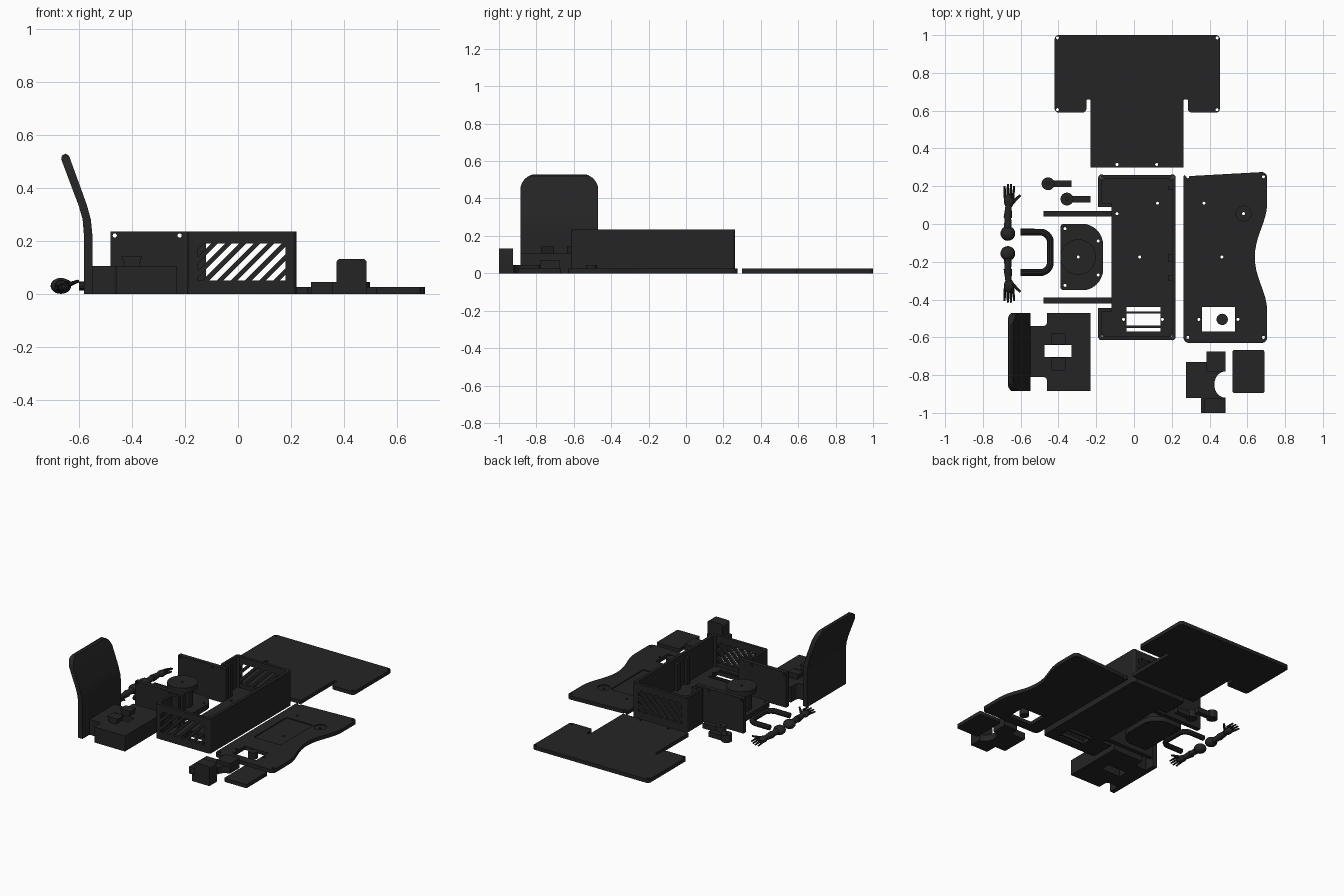
import bpy, bmesh, math
from mathutils import Vector, Matrix

if "Cube" in bpy.data.objects:
    bpy.data.objects.remove(bpy.data.objects["Cube"])

black = bpy.data.materials.new("matte_black")
black.diffuse_color = (0.018, 0.018, 0.018, 1)
black.use_nodes = True
black.node_tree.nodes["Principled BSDF"].inputs["Base Color"].default_value = black.diffuse_color


def finish(name, bm):
    bmesh.ops.recalc_face_normals(bm, faces=bm.faces)
    me = bpy.data.meshes.new(name)
    bm.to_mesh(me)
    bm.free()
    me.materials.append(black)
    ob = bpy.data.objects.new(name, me)
    bpy.context.collection.objects.link(ob)
    return ob


def prism(name, pts, lo, hi, axis='z'):
    """Extrude a 2D outline along an axis."""
    put = {'z': lambda a, b, h: (a, b, h), 'y': lambda a, b, h: (a, h, b),
           'x': lambda a, b, h: (h, a, b)}[axis]
    bm = bmesh.new()
    low = [bm.verts.new(put(*p[:2], lo)) for p in pts]
    top = [bm.verts.new(put(*p[:2], hi)) for p in pts]
    bm.faces.new(low)
    bm.faces.new(top)
    n = len(pts)
    for i in range(n):
        j = (i + 1) % n
        bm.faces.new((low[i], low[j], top[j], top[i]))
    return finish(name, bm)


def rect(x0, x1, y0, y1):
    return [(x0, y0), (x1, y0), (x1, y1), (x0, y1)]


def circle(x, y, r, n=28):
    return [(x + r * math.cos(2 * math.pi * i / n), y + r * math.sin(2 * math.pi * i / n)) for i in range(n)]


def fillet(pts, r, closed=True, steps=6):
    """Round the corners of an outline."""
    out = []
    for i, p in enumerate(pts):
        if not closed and i in (0, len(pts) - 1):
            out.append(p)
            continue
        rad = p[2] if len(p) > 2 else r
        c = Vector(p[:2])
        a = Vector(pts[i - 1][:2]) - c
        b = Vector(pts[(i + 1) % len(pts)][:2]) - c
        if rad <= 0:
            out.append(tuple(c))
            continue
        a, b = c + a.normalized() * rad, c + b.normalized() * rad
        for k in range(steps + 1):
            t = k / steps
            out.append(tuple(a * (1 - t) ** 2 + c * (1.2 * t * (1 - t) * 1.0) + (a + b) * (0.4 * t * (1 - t)) + b * t * t))
    return out


def box(name, x0, x1, y0, y1, z0, z1):
    return prism(name, rect(x0, x1, y0, y1), z0, z1)


def cut(ob, cutters, op='DIFFERENCE'):
    bpy.context.view_layer.objects.active = ob
    for c in cutters:
        c.hide_render = True
        m = ob.modifiers.new("cut", 'BOOLEAN')
        m.operation, m.solver, m.object = op, 'EXACT', c
        bpy.ops.object.modifier_apply(modifier=m.name)
        bpy.data.objects.remove(c)
    return ob


def holes(ob, spots, r=0.008, axis='z', lo=-1, hi=1):
    return cut(ob, [prism("cutter", circle(x, y, r, 14), lo, hi, axis) for x, y in spots])


def rod(name, a, b, r0, r1, n=14):
    a, b = Vector(a), Vector(b)
    bm = bmesh.new()
    mat = Matrix.Translation((a + b) / 2) @ (b - a).to_track_quat('Z', 'Y').to_matrix().to_4x4()
    bmesh.ops.create_cone(bm, cap_ends=True, segments=n, radius1=r0, radius2=r1, depth=(b - a).length, matrix=mat)
    return finish(name, bm)


def ball(name, c, size):
    bm = bmesh.new()
    bmesh.ops.create_uvsphere(bm, u_segments=20, v_segments=12, radius=1,
                              matrix=Matrix.Translation(c) @ Matrix.Diagonal((*size, 1)))
    return finish(name, bm)


# T-shaped cover plate
tee = [(-.42, 1), (.455, 1), (.455, .59), (.285, .59), (.285, .66, .006), (.262, .66, .006), (.262, .30, 0),
       (-.23, .30, 0), (-.23, .66, .006), (-.252, .66, .006), (-.252, .59), (-.42, .59)]
holes(prism("cover_plate", fillet(tee, .018), 0, .025),
      [(-.405, .985), (.44, .985), (-.405, .605), (.44, .605), (-.09, .315), (.12, .315)])

# Open case: floor with slots and screw holes
H = .235
floor = [(-.19, -.615), (.22, -.615), (.22, .26), (-.19, .26), (-.19, .09, 0), (-.12, .09, 0),
         (-.12, -.445, 0), (-.19, -.445, 0)]
case = prism("case_floor", fillet(floor, .015), 0, .025)
cut(case, [box("cutter", -.04, .14, a, b, -1, 1) for a, b in ((-.568, -.55), (-.538, -.475), (-.463, -.44))])
corners = [(-.172, .245), (.203, .245), (-.172, -.598), (.203, -.598)]
holes(case, corners + [(-.09, .055), (.125, .11), (.03, -.175), (-.055, -.505), (.15, -.505)])

# Case walls
prism("case_right_wall", rect(.2, .22, -.60, .245), 0, H)
for y0, y1 in ((-.60, -.445), (.09, .245)):
    box("case_left_wall", -.19, -.172, y0, y1, 0, H)
for y0, y1 in ((-.465, -.445), (.09, .11)):
    box("case_inner_wall", -.19, -.12, y0, y1, 0, H)
for x, y in corners:
    post = prism("screw_post", circle(x, y, .0175), 0, H)
    holes(post, [(x, y)])
for y0, y1 in ((.18, .2), (-.2, -.16), (-.3, -.27)):
    box("wall_rib", .18, .205, y0, y1, 0, H - .03)


def clip(pts, side, c):
    """Keep the part of an outline where side*(x-z) <= side*c."""
    out = []
    f = [side * (p[0] - p[1] - c) for p in pts]
    for i in range(len(pts)):
        p, q, a, b = pts[i - 1], pts[i], f[i - 1], f[i]
        if a * b < 0:
            t = a / (a - b)
            out.append((p[0] + (q[0] - p[0]) * t, p[1] + (q[1] - p[1]) * t))
        if b <= 0:
            out.append(q)
    return out


# Front and back walls with diagonal vent bars
X0, X1, Z0, Z1 = -.15, .18, .05, .19
for side, y0, y1 in (("front", -.615, -.595), ("back", .24, .26)):
    for a, b, c, d in ((-.175, X0, 0, H), (X1, .205, 0, H), (X0, X1, 0, Z0), (X0, X1, Z1, H)):
        prism(side + "_vent_frame", rect(a, b, c, d), y0, y1, 'y')
    for i in range(10):
        c = -.345 + i * .0535
        bar = clip(clip(rect(X0, X1, Z0, Z1), -1, c), 1, c + .025)
        if len(bar) > 2:
            prism(side + "_vent_bar", bar, y0, y1, 'y')

# Upright side plates
for y in (.04, -.42):
    holes(prism("side_plate", rect(-.48, -.12, 0, H), y, y + .03, 'y'), [(-.465, .22), (-.22, .22)], axis='y')

# Contoured deck with concave edge, window and recesses
edge = [(.705, -.48)] + [(.64 + .065 * abs(math.cos(math.pi * (i / 16))) ** 2.2, -.46 + .57 * i / 16)
                         for i in range(17)] + [(.705, .13)]
deck = prism("deck_plate", fillet([(.262, .275), (.262, -.63), (.705, -.63)], .025)[:14] +
             fillet([(.262, -.63), (.705, -.63), (.705, -.48)], .025)[7:14] + edge +
             fillet([(.705, .13), (.705, .275), (.262, .275)], .025)[7:14], 0, .025)
cut(deck, [box("cutter", .36, .535, -.57, -.44, -1, 1), box("cutter", .33, .53, -.3, .05, .019, 1),
           prism("cutter", circle(.58, .055, .04), .017, 1)])
holes(deck, [(.285, .25), (.685, .25), (.285, -.6), (.685, -.6), (.37, .11), (.58, .055), (.465, -.175),
             (.343, -.505), (.55, -.505)])
prism("button", circle(.467, -.505, .03), 0, .045)

# Curved backrest and seat base
back = [(-.581, 0), (-.581, .22), (-.586, .28), (-.6, .33), (-.667, .508), (-.664, .522), (-.65, .529),
        (-.637, .52), (-.57, .335), (-.555, .28), (-.549, .22), (-.549, 0)]
cut(prism("backrest", back, -.885, -.47, 'y'),
    [prism("cutter", fillet([(-.885, -.2, 0), (-.47, -.2, 0), (-.47, .53), (-.885, .53)], .07), -1, 0, 'x')], 'INTERSECT')
base = [(-.23, -.47, 0), (-.46, -.47, 0), (-.46, -.54), (-.55, -.54, 0), (-.55, -.81, 0), (-.46, -.81),
        (-.46, -.885, 0), (-.23, -.885, 0)]
cut(prism("seat_base", fillet(base, .018), 0, .105), [box("cutter", -.475, -.33, -.705, -.64, -1, 1)])
for y0, y1 in ((-.775, -.707), (-.637, -.58)):
    prism("dovetail_block", [(-.425, .1), (-.375, .1), (-.362, .142), (-.44, .142)], y0, y1, 'y')

# Turntable pedestal
dee = [(-.39, 0, .015), (-.39, -.35, .015), (-.165, -.35, .09), (-.165, 0, .09)]
pad = prism("pedestal_base", fillet(dee, .02), 0, .035)
holes(pad, [(-.365, -.025), (-.365, -.325), (-.19, -.09), (-.19, -.27), (-.295, -.175)])
for name, r, z0, z1 in (("pedestal_column", .065, .02, .16), ("pedestal_disc", .094, .15, .185)):
    holes(prism(name, circle(-.295, -.175, r, 40), z0, z1), [(-.295, -.175)])

# Bent tube handle
cu = bpy.data.curves.new("tube_handle", 'CURVE')
cu.dimensions, cu.bevel_depth, cu.bevel_resolution, cu.use_fill_caps = '3D', .018, 3, True
path = fillet([(-.6, -.043), (-.443, -.043), (-.443, -.257), (-.6, -.257)], .045, closed=False)
sp = cu.splines.new('POLY')
sp.points.add(len(path) - 1)
for pt, p in zip(sp.points, path):
    pt.co = (*p[:2], .03, 1)
handle = bpy.data.objects.new("tube_handle", cu)
bpy.context.collection.objects.link(handle)
handle.select_set(True)
bpy.context.view_layer.objects.active = handle
bpy.ops.object.convert(target='MESH')
handle.data.materials.clear()
handle.data.materials.append(black)

# Lever pegs
for x, y in ((-.455, .213), (-.355, .132)):
    holes(prism("peg_head", circle(x, y, .034), 0, .05), [(x, y)], lo=.03)
    box("peg_bar", x + .02, x + .125, y - .017, y + .017, 0, .035)

# Mirrored arms with hands
for s in (1, -1):
    def at(x, y, z):
        return (x, -.103 + s * y, z)
    ball("shoulder_ball", at(-.668, .053, .03), (.039, .039, .03))
    rod("upper_arm", at(-.668, .07, .03), at(-.668, .14, .03), .021, .018)
    rod("forearm", at(-.668, .135, .03), at(-.664, .205, .03), .023, .016)
    ball("palm", at(-.662, .225, .03), (.027, .038, .02))
    for i in range(4):
        x = -.683 + .014 * i
        rod("finger", at(x, .24, .03 + .005 * i), at(x - .002 + .003 * i, .318 - .009 * abs(i - 1.5), .022 + .006 * i), .0075, .005, 8)
    rod("thumb", at(-.645, .215, .032), at(-.603, .255, .048), .01, .006, 8)

# Axle bracket and small lid
arc = [(.485 - .06 * math.sin(math.pi * i / 14), -.85 - .07 * math.cos(math.pi * i / 14)) for i in range(15)]
foot = [(.275, -.73), (.385, -.73), (.385, -.675), (.485, -.675)] + arc[::-1] + \
       [(.485, -1), (.355, -1), (.355, -.92), (.275, -.92)]
prism("bracket_base", foot, 0, .045)
tower = prism("bracket_tower", fillet([(.372, 0, 0), (.485, 0, 0), (.485, .132), (.372, .132)], .012), -1, -.925, 'y')
holes(tower, [(-.985, .02)], .007, 'x')
box("bracket_block", .385, .485, -.78, -.675, 0, .068)
prism("small_lid", fillet(rect(.522, .69, -.895, -.667), .008), 0, .025)

# Smooth round parts, keep hard edges
for ob in bpy.context.scene.objects:
    ob.select_set(True)
    bpy.context.view_layer.objects.active = ob
bpy.ops.object.shade_smooth_by_angle(angle=math.radians(35))
